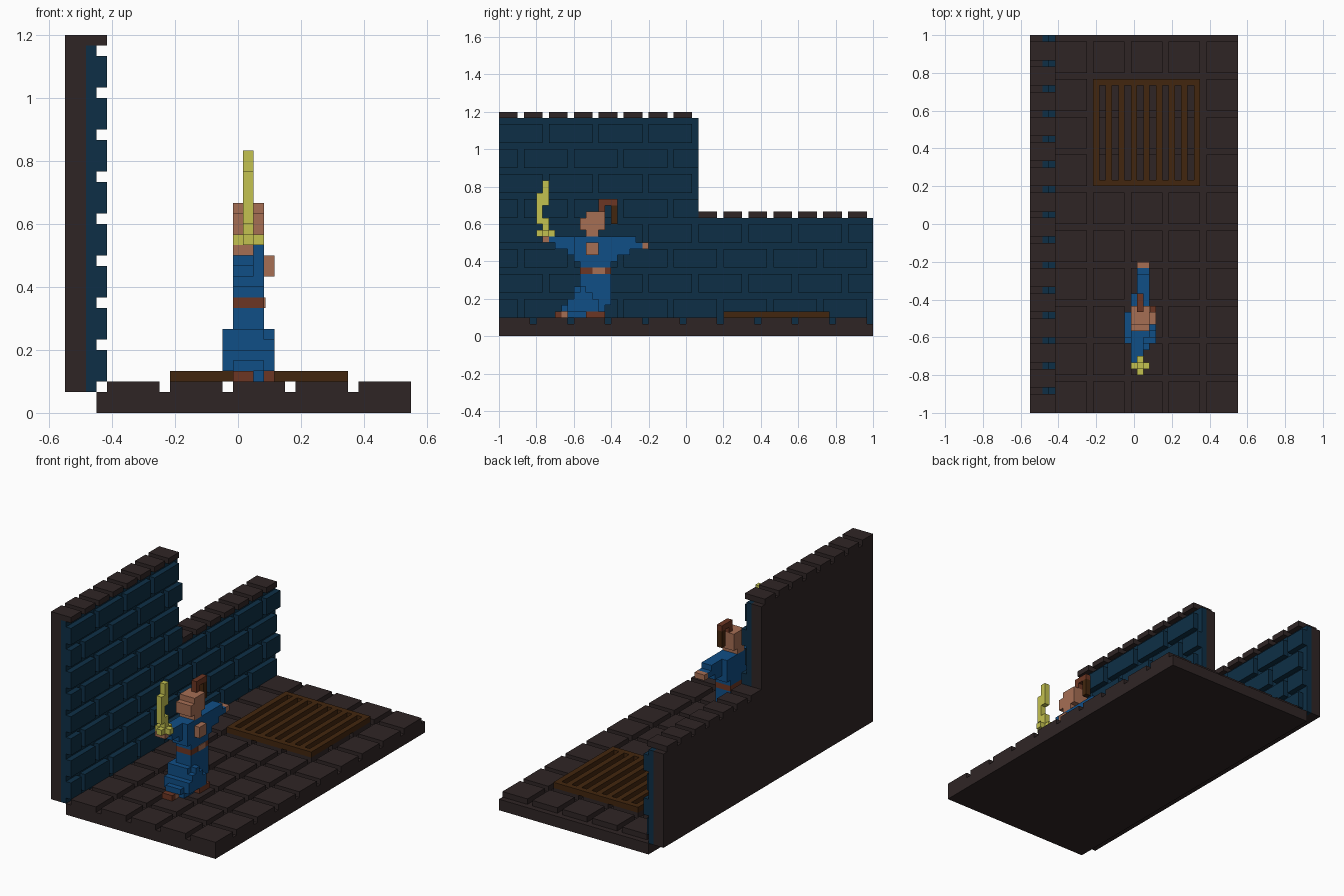
import bpy, bmesh
from mathutils import Vector

cube = bpy.data.objects.get("Cube")
if cube:
    bpy.data.objects.remove(cube, do_unlink=True)

U = 1 / 30                       # edge of one block
ORIGIN = Vector((-0.55, -1.0, 0.0))


def linear(c):
    c /= 255
    return c / 12.92 if c <= 0.04045 else ((c + 0.055) / 1.055) ** 2.4


def material(name, r, g, b):
    m = bpy.data.materials.new(name)
    m.use_nodes = True
    col = (linear(r), linear(g), linear(b), 1)
    m.diffuse_color = col
    bsdf = next(n for n in m.node_tree.nodes if n.type == 'BSDF_PRINCIPLED')
    bsdf.inputs["Base Color"].default_value = col
    bsdf.inputs["Roughness"].default_value = 0.9
    return m


STONE = material("dark stone", 47, 37, 37)
BRICK = material("blue brick", 13, 47, 70)
CLOTH = material("blue cloth", 16, 78, 134)
SKIN = material("skin", 166, 110, 84)
LEATHER = material("brown leather", 108, 54, 35)
WOOD = material("dark wood", 66, 38, 14)
GOLD = material("yellow blade", 196, 194, 80)


def part(name, mat, boxes):
    """One object from boxes given as block ranges (x0, x1, y0, y1, z0, z1)."""
    bm = bmesh.new()
    for x0, x1, y0, y1, z0, z1 in boxes:
        verts = bmesh.ops.create_cube(bm, size=1)["verts"]
        size = Vector((x1 - x0, y1 - y0, z1 - z0)) * U
        mid = ORIGIN + Vector((x0 + x1, y0 + y1, z0 + z1)) * U / 2
        for v in verts:
            v.co = mid + v.co * size
    me = bpy.data.meshes.new(name)
    bm.to_mesh(me)
    bm.free()
    me.materials.append(mat)
    ob = bpy.data.objects.new(name, me)
    bpy.context.collection.objects.link(ob)
    return ob


def spans(start, length, pitch, lo, hi):
    """Repeating intervals clipped to lo..hi."""
    out = []
    while start < hi:
        a, b = max(start, lo), min(start + length, hi)
        if a < b:
            out.append((a, b))
        start += pitch
    return out


# Floor slab and paving tiles
part("floor_slab", STONE, [(3, 33, 0, 60, 0, 2)])
part("floor_tiles", STONE, [(a, b, c, d, 2, 3)
                            for a, b in spans(4, 5, 6, 4, 33)
                            for c, d in spans(0, 5, 6, 0, 60)])

# Stepped wall: stone backing, mortar layer, coping
part("wall_backing", STONE, [(0, 2, 0, 32, 2, 35), (0, 2, 32, 60, 2, 19)])
part("wall_mortar", BRICK, [(2, 3, 0, 32, 2, 35), (2, 3, 32, 60, 2, 19)])
part("wall_coping", STONE, [(0, 4, a, b, 35 if a < 32 else 19, 36 if a < 32 else 20)
                            for a, b in spans(0, 3, 4, 0, 60)])

# Running bond of raised bricks
bricks = []
for n in range(8):
    end = 60 if n < 4 else 32
    first = 0 if n % 2 else -4
    bricks += [(3, 4, a, b, 3 + 4 * n, 6 + 4 * n) for a, b in spans(first, 7, 8, 0, end)]
part("wall_bricks", BRICK, bricks)

# Wooden floor grate
part("floor_grate", WOOD,
     [(i, i + 1, 37, 52, 3, 4) for i in range(10, 27, 2)]
     + [(10, 27, 36, 37, 3, 4), (10, 27, 52, 53, 3, 4)])

# Trousers
part("trousers", CLOTH, [
    (16, 19, 13, 18, 8, 10), (16, 19, 12, 18, 6, 8),
    (16, 19, 11, 18, 5, 6), (16, 19, 10, 17, 4, 5),
    (16, 19, 11, 14, 3, 4)])
part("right_trouser_leg", CLOTH, [(15, 16, 11, 15, 4, 6), (15, 16, 12, 16, 6, 8)])
part("left_trouser_leg", CLOTH, [(19, 20, 11, 16, 4, 6), (19, 20, 12, 15, 6, 7),
                                 (19, 20, 13, 14, 7, 8)])

# Feet
part("right_shoe", LEATHER, [(16, 18, 9, 10, 3, 4)])
part("right_ankle", SKIN, [(16, 18, 10, 11, 3, 4)])
part("left_shoe", LEATHER, [(18, 20, 14, 17, 3, 4)])

# Belt with side knot
part("belt", LEATHER, [(16, 19, 13, 18, 10, 11)])
part("belt_knot", SKIN, [(18.9, 19.1, 15, 17, 10, 11)])

# Tunic and sleeves
part("tunic", CLOTH, [(16, 19, 13, 18, 11, 12), (16, 19, 12, 19, 12, 13),
                      (16, 19, 12, 19, 13, 16)])
part("right_sleeve", CLOTH, [(16, 18, 8, 12, 15, 16), (16, 18, 9, 12, 14, 15),
                             (16, 18, 11, 12, 13, 14)])
part("left_sleeve", CLOTH, [(17, 19, 19, 22, 15, 16), (17, 19, 19, 23, 14, 15),
                            (17, 19, 19, 21, 13, 14)])
part("right_hand", SKIN, [(16, 18, 7, 8, 15, 16)])
part("left_hand", SKIN, [(17, 19, 23, 24, 14, 15)])
part("shoulder_patch", SKIN, [(19, 20, 14, 16, 13, 15)])

# Head and tied hair
part("head", SKIN, [(16, 19, 14, 16, 16, 17), (16, 19, 13, 17, 17, 19),
                    (16, 19, 14, 17, 19, 20)])
part("hair_tie", LEATHER, [(17, 18, 16, 17, 20, 21), (17, 18, 16, 19, 21, 22)])
part("ponytail", WOOD, [(17, 18, 18, 19, 18, 21)])

# Wavy sword with cross guard
part("sword_blade", GOLD, [
    (17, 18, 7, 8, 17, 19), (17, 18, 6, 7, 18, 23), (17, 18, 7, 8, 21, 25)])
part("sword_guard", GOLD, [(16, 19, 7, 8, 16, 17), (17, 18, 6, 7, 16, 17),
                           (17, 18, 8, 9, 16, 17)])
